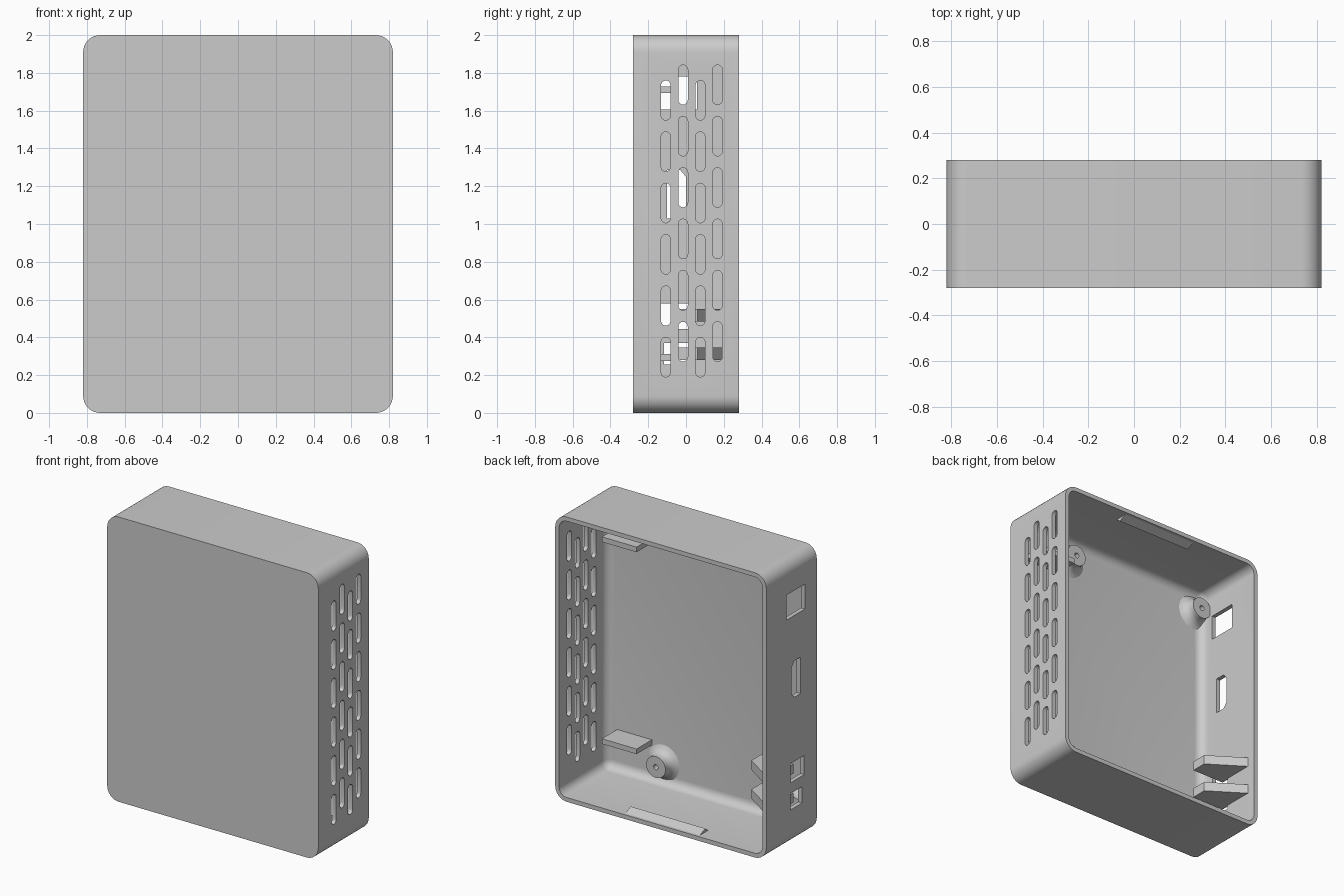
import bpy, bmesh, math

if "Cube" in bpy.data.objects:
    bpy.data.objects.remove(bpy.data.objects["Cube"], do_unlink=True)

grey = bpy.data.materials.new("light_grey_plastic")
grey.use_nodes = True
grey.diffuse_color = (0.6, 0.6, 0.6, 1)
grey.node_tree.nodes["Principled BSDF"].inputs["Base Color"].default_value = grey.diffuse_color

HALF_X, HALF_Y, HEIGHT = 0.82, 0.28, 2.0
WALL, CORNER, FILLET = 0.03, 0.09, 0.06
FLOOR = -HALF_Y + WALL


def finish(name, bm):
    bmesh.ops.recalc_face_normals(bm, faces=bm.faces)
    mesh = bpy.data.meshes.new(name)
    bm.to_mesh(mesh)
    bm.free()
    mesh.materials.append(grey)
    obj = bpy.data.objects.new(name, mesh)
    bpy.context.collection.objects.link(obj)
    return obj


def smooth(obj):
    bpy.ops.object.select_all(action='DESELECT')
    obj.select_set(True)
    bpy.context.view_layer.objects.active = obj
    bpy.ops.object.shade_smooth_by_angle(angle=math.radians(30))


def bridge(bm, a, b):
    n = len(a)
    for i in range(n):
        bm.faces.new((a[i], a[(i + 1) % n], b[(i + 1) % n], b[i]))


def rounded_ring(bm, inset, y, steps=8):
    """Rounded rectangle loop in the xz plane."""
    r = max(CORNER - inset, 0.005)
    cx, cz = HALF_X - inset - r, HEIGHT / 2 - inset - r
    verts = []
    for q, (sx, sz) in enumerate([(1, 1), (-1, 1), (-1, -1), (1, -1)]):
        for k in range(steps + 1):
            a = (q + k / steps) * math.pi / 2
            verts.append(bm.verts.new((sx * cx + r * math.cos(a), y,
                                       HEIGHT / 2 + sz * cz + r * math.sin(a))))
    return verts


def prism(bm, outline, place, lo, hi):
    """Extrude a 2D outline between lo and hi; place maps (u, v, w) to xyz."""
    a = [bm.verts.new(place(u, v, lo)) for u, v in outline]
    b = [bm.verts.new(place(u, v, hi)) for u, v in outline]
    bm.faces.new(a)
    bm.faces.new(b)
    bridge(bm, a, b)


def along_x(u, v, w):
    return (w, u, v)


def along_z(u, v, w):
    return (u, v, w)


def rect(u0, u1, v0, v1):
    return [(u0, v0), (u1, v0), (u1, v1), (u0, v1)]


# Open-backed tray with rounded corners and a filleted inner floor
bm = bmesh.new()
rings = [rounded_ring(bm, 0, -HALF_Y), rounded_ring(bm, 0, HALF_Y),
         rounded_ring(bm, WALL, HALF_Y)]
for k in range(7):
    a = k / 6 * math.pi / 2
    rings.append(rounded_ring(bm, WALL + FILLET * (1 - math.cos(a)),
                              FLOOR + FILLET * (1 - math.sin(a))))
for a, b in zip(rings, rings[1:]):
    bridge(bm, a, b)
bm.faces.new(rings[0])
bm.faces.new(rings[-1])
case = finish("case_shell", bm)

# Cutters: staggered vent slots on one side, ports on the other
bm = bmesh.new()
slot_r, slot_half = 0.025, 0.08
for col in range(4):
    y = -0.107 + col * 0.0913
    top = 1.737 if col % 2 else 1.655
    for row in range(6):
        z = top - row * 0.272
        outline = []
        for k in range(18):
            a = math.pi * (k if k < 9 else k - 1) / 8
            shift = slot_half if k < 9 else -slot_half
            outline.append((y + slot_r * math.cos(a), z + shift + slot_r * math.sin(a)))
        prism(bm, outline, along_x, HALF_X - 0.08, HALF_X + 0.08)
ports = [rect(-0.147, 0.058, 1.605, 1.78),
         [(-0.1, 1.03), (-0.03, 1.03), (0, 1.065), (0, 1.25), (-0.03, 1.285), (-0.1, 1.285)],
         rect(-0.14, 0.01, 0.445, 0.58),
         rect(-0.117, 0.01, 0.255, 0.37)]
for outline in ports:
    prism(bm, outline, along_x, -HALF_X - 0.08, -HALF_X + 0.08)
cutter = finish("opening_cutter", bm)
cutter.hide_render = True
mod = case.modifiers.new("openings", 'BOOLEAN')
mod.operation, mod.solver, mod.object = 'DIFFERENCE', 'EXACT', cutter
bpy.context.view_layer.objects.active = case
bpy.ops.object.modifier_apply(modifier=mod.name)
bpy.data.objects.remove(cutter, do_unlink=True)
smooth(case)

# Flared screw bosses with pilot holes
profile = [(0.135, FLOOR - 0.005), (0.11, -0.243), (0.09, -0.228), (0.078, -0.205),
           (0.075, -0.19), (0.075, -0.165), (0.018, -0.165), (0.018, FLOOR)]
for side, x in (("right", 0.35), ("left", -0.72)):
    for level, z in (("lower", 0.175), ("upper", HEIGHT - 0.175)):
        bm = bmesh.new()
        loops = []
        for r, y in profile:
            angles = [math.tau * k / 32 for k in range(32)]
            loops.append([bm.verts.new((max(x + r * math.cos(a), WALL / 2 - HALF_X), y,
                                        z + r * math.sin(a))) for a in angles])
        for a, b in zip(loops, loops[1:]):
            bridge(bm, a, b)
        smooth(finish(f"{level}_{side}_screw_boss", bm))

# Thin board shelves standing on the floor
for level, z in (("lower", 0.275), ("upper", 1.693)):
    bm = bmesh.new()
    prism(bm, rect(0.44, 0.71, FLOOR - 0.005, -0.08), along_z, z, z + 0.036)
    finish(f"{level}_board_shelf", bm)

# Angled brackets beside the lower ports
bracket = [(-0.8, -0.05), (-0.55, -0.05), (-0.55, 0.06), (-0.8, 0.225)]
for level, z in (("lower", 0.28), ("upper", 0.483)):
    bm = bmesh.new()
    prism(bm, bracket, along_z, z, z + 0.066)
    finish(f"{level}_port_bracket", bm)

# Wedge-shaped snap ridges inside the top and bottom walls
for level, base, up in (("bottom", WALL, 1), ("top", HEIGHT - WALL, -1)):
    bm = bmesh.new()
    wedge = [(0.17, base - up * 0.005), (0.26, base - up * 0.005),
             (0.26, base), (0.2, base + up * 0.025), (0.17, base)]
    prism(bm, wedge, along_x, -0.29, 0.29)
    finish(f"{level}_snap_ridge", bm)
